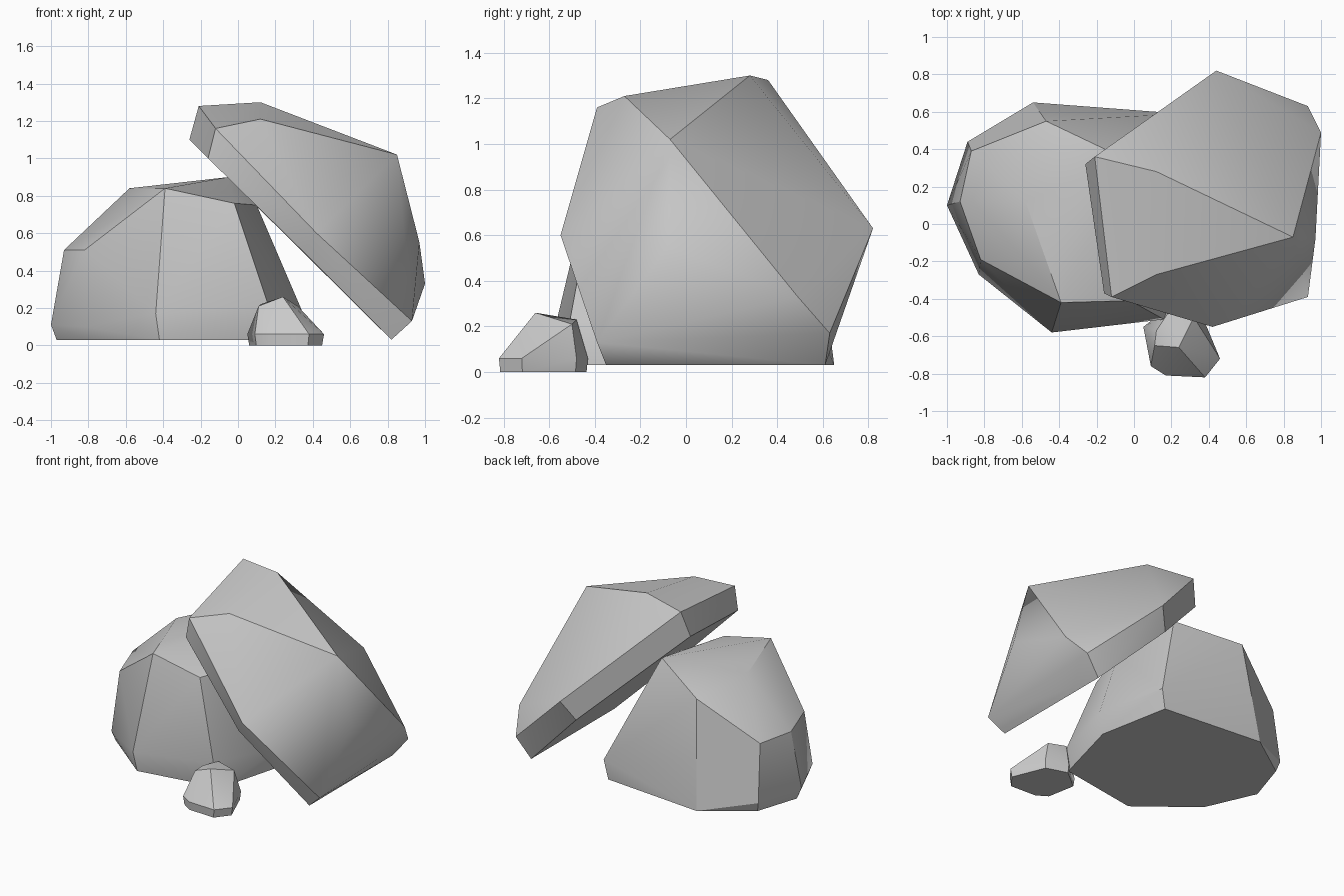
import bpy
import bmesh
import math

default_cube = bpy.data.objects.get("Cube")
if default_cube:
    bpy.data.objects.remove(default_cube, do_unlink=True)

# One plain stone colour
stone = bpy.data.materials.new("stone_grey")
stone.use_nodes = True
stone_colour = (0.6, 0.6, 0.6, 1)
stone.diffuse_color = stone_colour
shader = stone.node_tree.nodes["Principled BSDF"]
shader.inputs["Base Color"].default_value = stone_colour
shader.inputs["Roughness"].default_value = 0.9


def ring(height, outline):
    """Corners that share one height."""
    return [(x, y, height) for x, y in outline]


def make_rock(name, corners):
    """Chiselled convex stone wrapped around its corner points."""
    bm = bmesh.new()
    for corner in corners:
        bm.verts.new(corner)
    hull = bmesh.ops.convex_hull(bm, input=bm.verts[:])
    loose = {g for g in hull["geom_interior"] + hull["geom_unused"]
             if isinstance(g, bmesh.types.BMVert)}
    bmesh.ops.delete(bm, geom=list(loose), context="VERTS")
    # Merge almost flat neighbours into clean facets
    bmesh.ops.dissolve_limit(bm, angle_limit=math.radians(3),
                             verts=bm.verts[:], edges=bm.edges[:])
    bmesh.ops.recalc_face_normals(bm, faces=bm.faces[:])
    mesh = bpy.data.meshes.new(name)
    bm.to_mesh(mesh)
    bm.free()
    mesh.materials.append(stone)
    rock = bpy.data.objects.new(name, mesh)
    bpy.context.collection.objects.link(rock)
    bpy.ops.object.select_all(action="DESELECT")
    rock.select_set(True)
    bpy.context.view_layer.objects.active = rock
    bpy.ops.object.shade_smooth_by_angle(angle=math.radians(30))
    return rock


# Large upright boulder: base, chamfer, shoulder and crown
boulder_base = ring(0.03, [(-.97, .11), (-.81, -.25), (-.42, -.56), (.18, -.46),
                           (.32, .06), (.22, .58), (-.54, .65), (-.87, .42)])
boulder_chamfer = [(-1, .1, .11), (-.83, -.27, .1), (-.44, -.58, .17),
                   (.16, -.51, .22), (.34, .05, .19), (.25, .59, .17),
                   (-.89, .44, .1)]
boulder_shoulder = ring(0.51, [(-.93, .12), (-.82, -.19), (-.87, .39)])
boulder_crown = [(-.39, -.42, .84), (-.58, .12, .84), (-.02, -.41, .76),
                 (-.47, .55, .79), (-.05, .35, .9), (.1, -.05, .75)]
make_rock("large_boulder",
          boulder_base + boulder_chamfer + boulder_shoulder + boulder_crown)

# Slab leaning on the boulder: flat underside, rim and raised back
slab_underside = [(-.26, .32, 1.1), (-.16, -.37, 1), (.35, -.49, .5),
                  (.82, -.35, .03), (.82, .61, .03), (.36, .75, .49)]
slab_rim = [(-.21, .36, 1.28), (-.12, -.39, 1.16), (.42, -.55, .6),
            (.93, -.39, .13), (.93, .63, .17), (.44, .82, .63)]
slab_back = [(.12, .28, 1.3), (.12, -.27, 1.21), (.85, -.07, 1.02),
             (.97, -.08, .55), (1, .49, .33)]
make_rock("leaning_slab", slab_underside + slab_rim + slab_back)

# Small stone in front
pebble_outline = [(.05, -.55), (.09, -.76), (.17, -.81), (.38, -.82),
                  (.46, -.72), (.36, -.48), (.2, -.43)]
pebble_foot = [(0.25 + (x - 0.25) * 0.95, -0.63 + (y + 0.63) * 0.97)
               for x, y in pebble_outline]
pebble_top = [(.24, -.66, .26), (.11, -.65, .21), (.12, -.57, .22),
              (.18, -.48, .23), (.32, -.5, .21)]
make_rock("small_stone",
          ring(0, pebble_foot) + ring(0.06, pebble_outline) + pebble_top)
